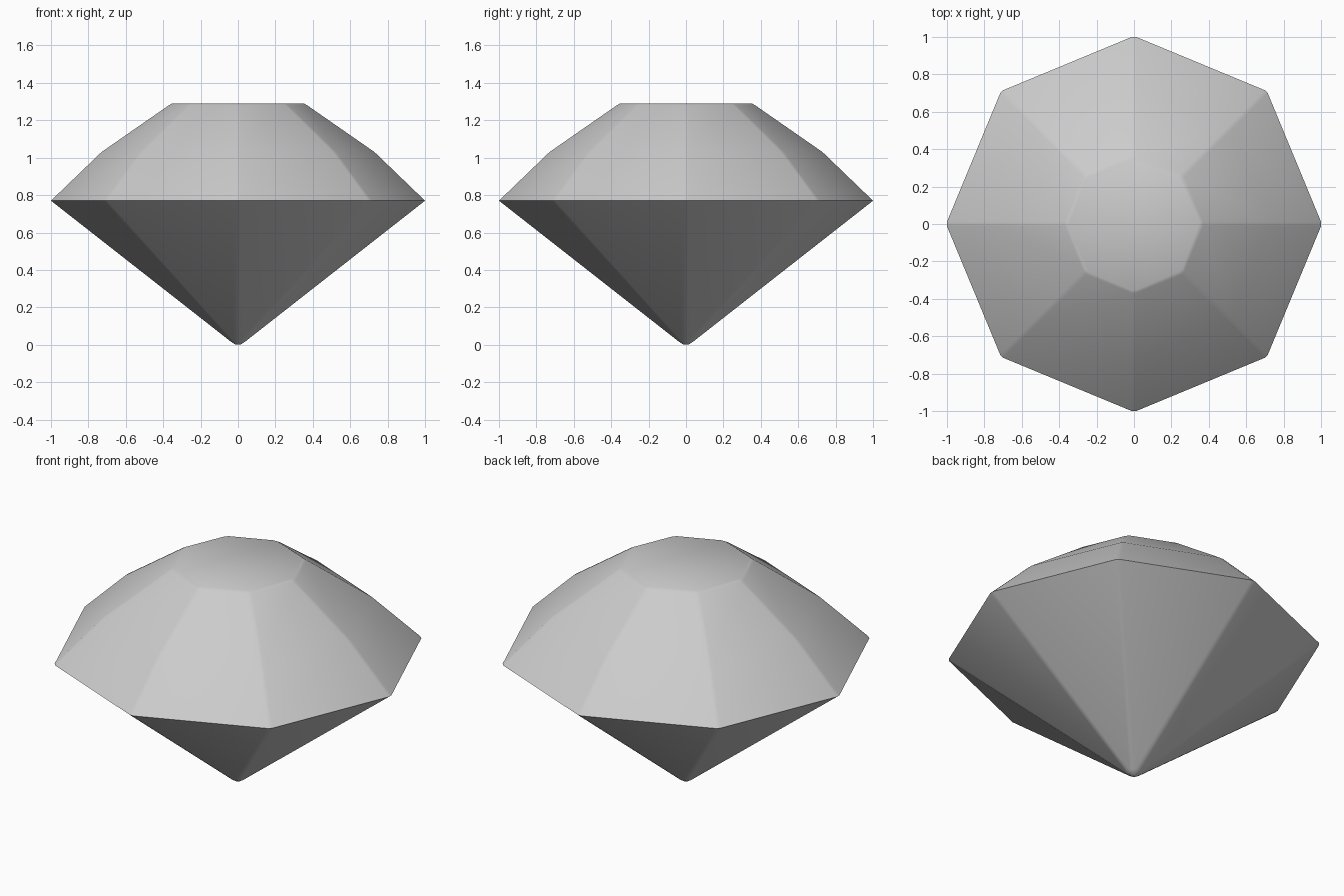
import bpy, bmesh
from math import sin, cos, pi, radians

if "Cube" in bpy.data.objects:
    bpy.data.objects.remove(bpy.data.objects["Cube"])

SIDES = 8
# gem profile: (corner radius, height) from the point up to the table
PROFILE = [(0.012, 0.0), (0.04, 0.018), (1.0, 0.77), (0.73, 1.03), (0.37, 1.28), (0.352, 1.29)]

bm = bmesh.new()


def ring(r, z):
    """Octagon with each corner narrowly chamfered."""
    c = min(0.012, 0.2 * r)
    verts = []
    for i in range(SIDES):
        a = 2 * pi * i / SIDES
        for s in (-c, c):
            verts.append(bm.verts.new((r * cos(a) - s * sin(a), r * sin(a) + s * cos(a), z)))
    return verts


rings = [ring(r, z) for r, z in PROFILE]

# pavilion and crown facets
for low, high in zip(rings, rings[1:]):
    n = len(low)
    for i in range(n):
        j = (i + 1) % n
        bm.faces.new((low[i], low[j], high[j], high[i]))

# point and flat table
bm.faces.new(rings[0][::-1])
bm.faces.new(rings[-1])
bmesh.ops.recalc_face_normals(bm, faces=bm.faces)

mesh = bpy.data.meshes.new("gemstone")
bm.to_mesh(mesh)
bm.free()
gem = bpy.data.objects.new("gemstone", mesh)
bpy.context.collection.objects.link(gem)
bpy.context.view_layer.objects.active = gem
gem.select_set(True)
bpy.ops.object.shade_smooth_by_angle(angle=radians(35))
